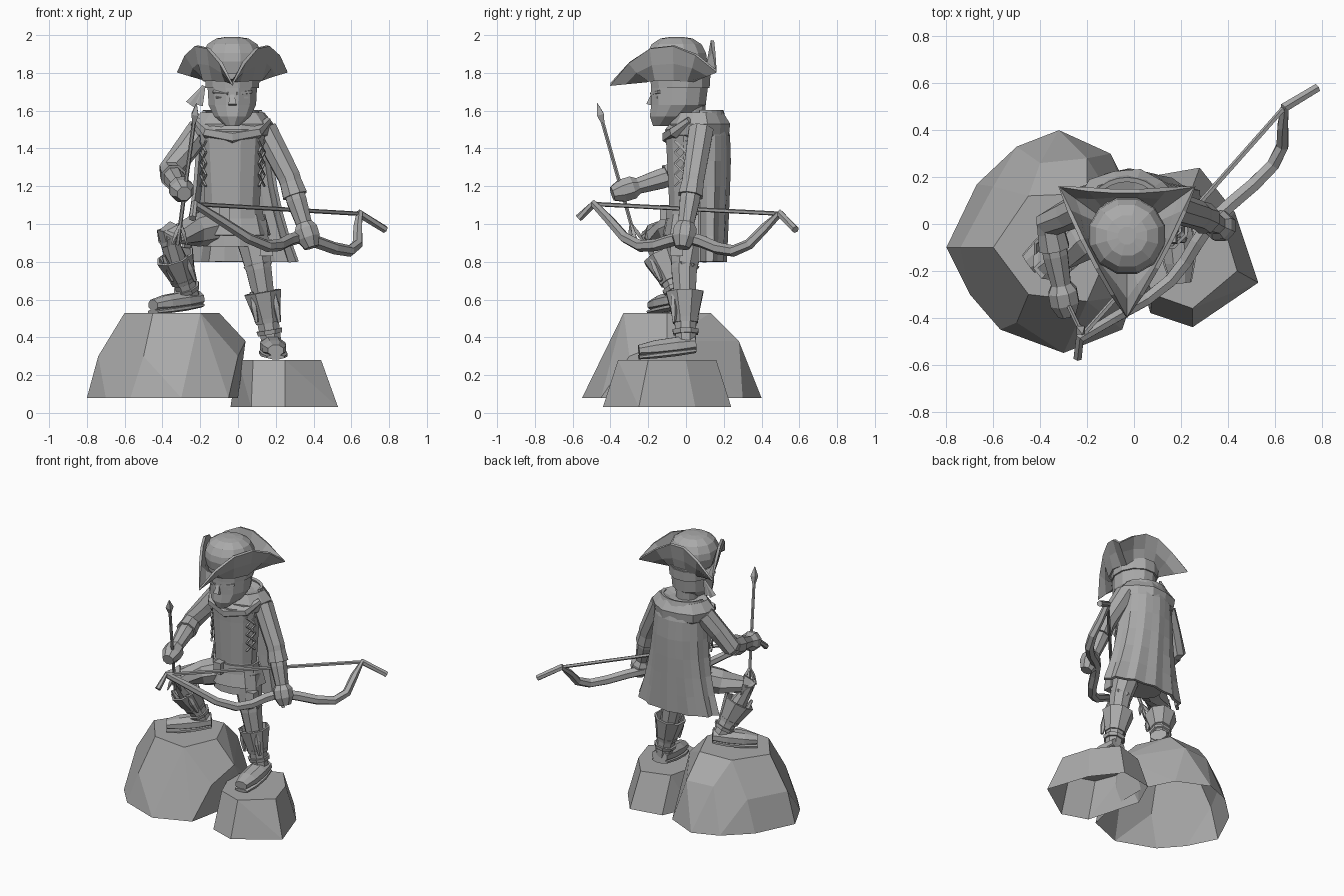
import bpy, bmesh
from math import sin, cos, pi, radians
from mathutils import Vector

cube = bpy.data.objects.get("Cube")
if cube:
    bpy.data.objects.remove(cube)

grey = bpy.data.materials.new("stone_grey")
grey.use_nodes = True
grey.diffuse_color = (.4, .4, .4, 1)
grey.node_tree.nodes["Principled BSDF"].inputs["Base Color"].default_value = grey.diffuse_color

SIDEWAYS, UPRIGHT = Vector((1, 0, 0)), Vector((0, 0, 1))
AXIS = -.03  # the body stands slightly off centre


def finish(name, bm):
    """Turn the bmesh into a named grey object."""
    mesh = bpy.data.meshes.new(name)
    bm.to_mesh(mesh)
    bm.free()
    mesh.materials.append(grey)
    obj = bpy.data.objects.new(name, mesh)
    bpy.context.collection.objects.link(obj)
    return obj


def loft(name, rings, caps=True, closed=True, thick=0):
    """Skin a list of equally long rings of points."""
    bm = bmesh.new()
    rows = [[bm.verts.new(point) for point in ring] for ring in rings]
    count = len(rows[0])
    for lower, upper in zip(rows, rows[1:]):
        for i in range(count if closed else count - 1):
            j = (i + 1) % count
            bm.faces.new((lower[i], lower[j], upper[j], upper[i]))
    if caps:
        bm.faces.new(rows[0])
        bm.faces.new(rows[-1])
    bmesh.ops.recalc_face_normals(bm, faces=bm.faces)
    obj = finish(name, bm)
    if thick:
        shell = obj.modifiers.new("thickness", 'SOLIDIFY')
        shell.thickness = thick
        shell.offset = 0


def ellipse(centre, width, depth, count=12, wave=0):
    """Level ring whose alternate corners can ripple in and out."""
    x, y, z = centre
    ring = []
    for i in range(count):
        angle = 2 * pi * (i + .5) / count
        ripple = 1 + wave * (-1) ** i
        ring.append(Vector((x + width * ripple * cos(angle), y + depth * ripple * sin(angle), z)))
    return ring


def stack(name, y, squash, levels, wave=0, **options):
    """Body part turned around the upright axis; levels are (height, radius)."""
    loft(name, [ellipse((AXIS, y, z), r, r * squash, wave=wave) for z, r in levels], **options)


def tube(name, path, start, end, bulge=0, flat=1, sides=8, ref=SIDEWAYS, **options):
    """Tapering limb or rod along a path, swelling by bulge halfway."""
    points = [Vector(point) for point in path]
    last = len(points) - 1
    rings = []
    for i, point in enumerate(points):
        along = (points[min(i + 1, last)] - points[max(i - 1, 0)]).normalized()
        side = along.cross(ref).normalized()
        up = side.cross(along) * flat
        radius = start + (end - start) * i / last + bulge * sin(pi * i / last)
        angles = [2 * pi * (k + .5) / sides for k in range(sides)]
        rings.append([point + (side * cos(a) + up * sin(a)) * radius for a in angles])
    loft(name, rings, **options)


def span(a, b, *fractions):
    """Points at the given fractions between two joints."""
    return [a.lerp(b, fraction) for fraction in fractions]


def rock(name, bands):
    """Chiselled hull around a few corners at each height, open underneath."""
    bm = bmesh.new()
    for height, corners in bands.items():
        for x, y in corners:
            bm.verts.new((x, y, height))
    bmesh.ops.convex_hull(bm, input=bm.verts)
    bm.normal_update()
    under = [face for face in bm.faces if face.normal.z < -.9]
    bmesh.ops.delete(bm, geom=under, context='FACES')
    bmesh.ops.dissolve_limit(bm, angle_limit=radians(8), verts=bm.verts, edges=bm.edges)
    finish(name, bm)


rock("large_rock", {
    .08: [(-.8, -.1), (-.7, -.3), (-.57, -.45), (-.3, -.55), (-.05, -.45), (0, -.2), (0, .1),
          (-.1, .3), (-.32, .4), (-.5, .33), (-.67, .17)],
    .3: [(-.74, -.1), (-.5, -.42), (0, -.3), (-.6, .16)],
    .38: [(.04, -.1), (-.2, .28), (-.4, .26)],
    .53: [(-.6, -.1), (-.45, -.3), (-.2, -.33), (-.1, -.1), (-.2, .13), (-.45, .12)]})
rock("small_rock", {
    .03: [(-.04, 0), (.07, -.38), (.25, -.44), (.53, -.25), (.43, .05), (.28, .24), (.05, .2)],
    .28: [(0, -.1), (.08, -.3), (.25, -.36), (.44, -.2), (.38, 0), (.25, .16), (.05, .1)]})

# Torso, belt, tunic skirt and scarf
stack("tunic", .02, .75, [(.88, .16), (1.1, .15), (1.4, .17), (1.5, .18), (1.57, .1)])
stack("belt", .02, .77, [(1.03, .17), (1.09, .165)])
stack("tunic_skirt", .03, .75, [(.94, .2), (1.05, .17)], wave=.03, caps=False, thick=.01)
stack("scarf", .07, .75, [(1.42, .14), (1.47, .21), (1.53, .22), (1.59, .17), (1.57, .1)], wave=.03)
tube("belt_buckle", [(-.07, -.11, 1.02), (-.07, -.11, 1.1)], .04, .04, sides=4)
fold = [(AXIS + .19 * cos(a), .02 - .11 * sin(a), 1.55 - .09 * sin(a)) for a in (0, pi / 4, pi / 2, pi * 3 / 4, pi)]
tube("scarf_fold", fold, .02, .02, bulge=.02, sides=6, ref=UPRIGHT)

# Long coat: a back half shell, narrow at the waist and flared to the hem
rings = []
for step in range(7):
    t = step / 6
    pinch = 1 - .3 * t ** 8
    width = (.17 + .13 * (1 - t) ** 2 + .04 * t ** 3) * pinch
    depth = (.13 + .04 * t) * pinch
    ripple = .05 * (1 - t)
    ring = []
    for i in range(13):
        angle = pi * i / 12
        reach = 1 + ripple * (-1) ** i
        ring.append((AXIS + .03 * (1 - t) + width * reach * cos(angle), .07 + depth * reach * sin(angle), .8 + .8 * t))
    rings.append(ring)
loft("coat", rings, caps=False, closed=False, thick=.02)

# Crossed lacing down both sides of the tunic
for sign in (-1, 1):
    front, back = [Vector((AXIS + sign * out, y, 1.2)) for out, y in ((.14, -.06), (.17, 0))]
    for row in range(4):
        low, high = UPRIGHT * row * .06, UPRIGHT * (row + 1) * .06
        tube("side_lace", [front + low, back + high], .007, .007, sides=4)
        tube("side_lace", [front + high, back + low], .007, .007, sides=4)

# Neck, head and face
stack("neck", .03, 1, [(1.5, .07), (1.7, .08)])
head = [(1.52, .04, -.13), (1.57, .1, -.08), (1.63, .13, -.04), (1.8, .14, -.03)]
loft("head", [ellipse((AXIS, y, z), r, r * 1.15) for z, r, y in head])
stack("headband", -.03, 1.1, [(1.72, .146), (1.79, .15)])
tube("nose", [(AXIS, -.17, 1.7), (AXIS, -.19, 1.63)], .01, .03, sides=4)
tube("mouth", [(AXIS + x, -.17, 1.59) for x in (-.04, .04)], .01, .01, ref=UPRIGHT)
for sign in (-1, 1):
    inner, outer = [Vector((AXIS + sign * x, y, 1.69)) for x, y in ((.02, -.18), (.1, -.14))]
    tube("eyebrow", [inner, outer + UPRIGHT * .01], .012, .01, ref=UPRIGHT, sides=5)
    tube("eye", span(inner - UPRIGHT * .02, outer - UPRIGHT * .02, .2, .8), .008, .008, ref=UPRIGHT, sides=5)
knot = Vector((-.18, .05, 1.73))
for drift in (-.07, -.03):
    tube("headband_tail", [knot, knot + Vector((drift, 0, -.1))], .01, .03, flat=.3, sides=5, ref=Vector((0, 1, 0)))

# Three-cornered hat: a flattened dome inside a turned-up brim
middle = Vector((-.03, -.05, 1.86))
dome = [radians(a) for a in (-30, 0, 20, 45, 70, 85)]
loft("hat_crown", [ellipse(middle + UPRIGHT * .13 * sin(a), .168 * cos(a) ** .6, .168 * cos(a) ** .6) for a in dome])
corners = [Vector(c) for c in ((-.03, -.4, 1.74), (.26, .16, 1.81), (-.32, .16, 1.81))]
rim, crease, hollow = [], [], []
for i, corner in enumerate(corners):
    bow_out = -.1 if i == 1 else .1
    for step in range(5):
        t = step / 5
        point = corner.lerp(corners[(i + 1) % 3], t)
        lift = sin(pi * t)
        away = (point - middle) * (1 + bow_out * lift)
        away.z = 0
        base = middle + away.normalized() * .15 - UPRIGHT * .1
        edge = middle + away
        edge.z = point.z + .17 * lift
        bend = base.lerp(edge, .6)
        bend.z -= .02 * lift
        rim.append(edge)
        crease.append(bend)
        hollow.append(base)
loft("hat_brim", [hollow, crease, rim], caps=False, thick=.018)

# Arms: sleeve, turned cuff, forearm guard and fist
arms = {"left": ((.14, .08, 1.5), (.27, .04, 1.25), (.35, 0, 1)),
        "right": ((-.2, .08, 1.5), (-.36, 0, 1.28), (-.31, -.26, 1.2))}
for name, joints in arms.items():
    shoulder, elbow, wrist = [Vector(joint) for joint in joints]
    tube(name + "_sleeve", [shoulder, *span(shoulder, elbow, .5, 1), *span(elbow, wrist, .3)], .07, .06)
    tube(name + "_cuff", span(elbow, wrist, .05, .4), .06, .07)
    tube(name + "_forearm_guard", span(elbow, wrist, 0, .5, 1), .05, .045, bulge=.01)
    tube(name + "_fist", span(elbow, wrist, .95, 1.1, 1.3, 1.5), .04, .04, bulge=.03)

# Legs: trousers, wrapped boot with flared cuff, foot and sole
legs = {"left": ((.06, .02, 1), (.11, -.01, .76), (.18, 0, .36), (.2, -.25, .33)),
        "right": ((-.08, .02, 1), (-.37, -.17, .93), (-.25, -.03, .6), (-.45, -.17, .57))}
for name, joints in legs.items():
    hip, knee, ankle, toe = [Vector(joint) for joint in joints]
    tube(name + "_trouser", [hip, *span(hip, knee, .5, 1), *span(knee, ankle, .4)], .1, .06)
    tube(name + "_boot", span(knee, ankle, .4, .7, 1), .07, .055)
    tube(name + "_boot_cuff", span(knee, ankle, .7, .4, .3), .06, .1, bulge=.01, caps=False, thick=.014)
    for fraction in (.5, .65, .8):
        tube(name + "_boot_wrap", span(knee, ankle, fraction, fraction + .06), .075, .07)
    for sign in (-1, 1):
        hang = Vector((sign * .06, -.06, 0))
        tube(name + "_boot_tassel", [p + hang for p in span(knee, ankle, .3, .5, .7)], .01, .01, bulge=.01, sides=5)
    foot = span(ankle, toe, -.2, .2, .65, 1)
    tube(name + "_foot", foot, .06, .045, bulge=.02, flat=.7, ref=UPRIGHT)
    tube(name + "_sole", [p - UPRIGHT * .035 for p in foot], .06, .05, bulge=.025, flat=.25, ref=UPRIGHT)
    tube(name + "_knee_patch", span(hip, knee, .9, 1.1), .08, .05, sides=7)
tube("belt_pouch", [(.15, -.05, .83), (.15, -.05, .92)], .05, .04, sides=4)

# Bow: mirrored recurve bending away from its string
limb = [.93, .91, .88, .87, .91, 1, 1.08, 1]
tips = Vector((-.24, -.57, 0)), Vector((.78, .58, 0))
stave = []
for i in range(1 - len(limb), len(limb)):
    height = limb[abs(i)]
    s = i / (len(limb) - 1)
    point = tips[0].lerp(tips[1], (s + 1) / 2)
    stave.append(point + Vector((.8 * (1 - height), 0, height - .03 * s)))
tube("bow", stave, .02, .02, bulge=.014, sides=6, ref=UPRIGHT)
tube("bow_string", [stave[1], stave[-2]], .012, .012, sides=5, ref=UPRIGHT)

# Arrow held upright in the right fist
point, nock = Vector((-.22, -.47, 1.64)), Vector((-.32, -.26, .89))
tube("arrow_shaft", span(point, nock, .08, 1), .011, .011, sides=6)
tube("arrow_head", span(point, nock, 0, .08, .15), .002, .01, bulge=.02, sides=4)
for turn in range(3):
    out = Vector((cos(turn * 2), sin(turn * 2), 0)) * .025
    vane = span(point, nock, .84, .92, 1)
    tube("arrow_feather", [p + out * k for k, p in enumerate(vane)], .004, .004, bulge=.01, sides=4)
